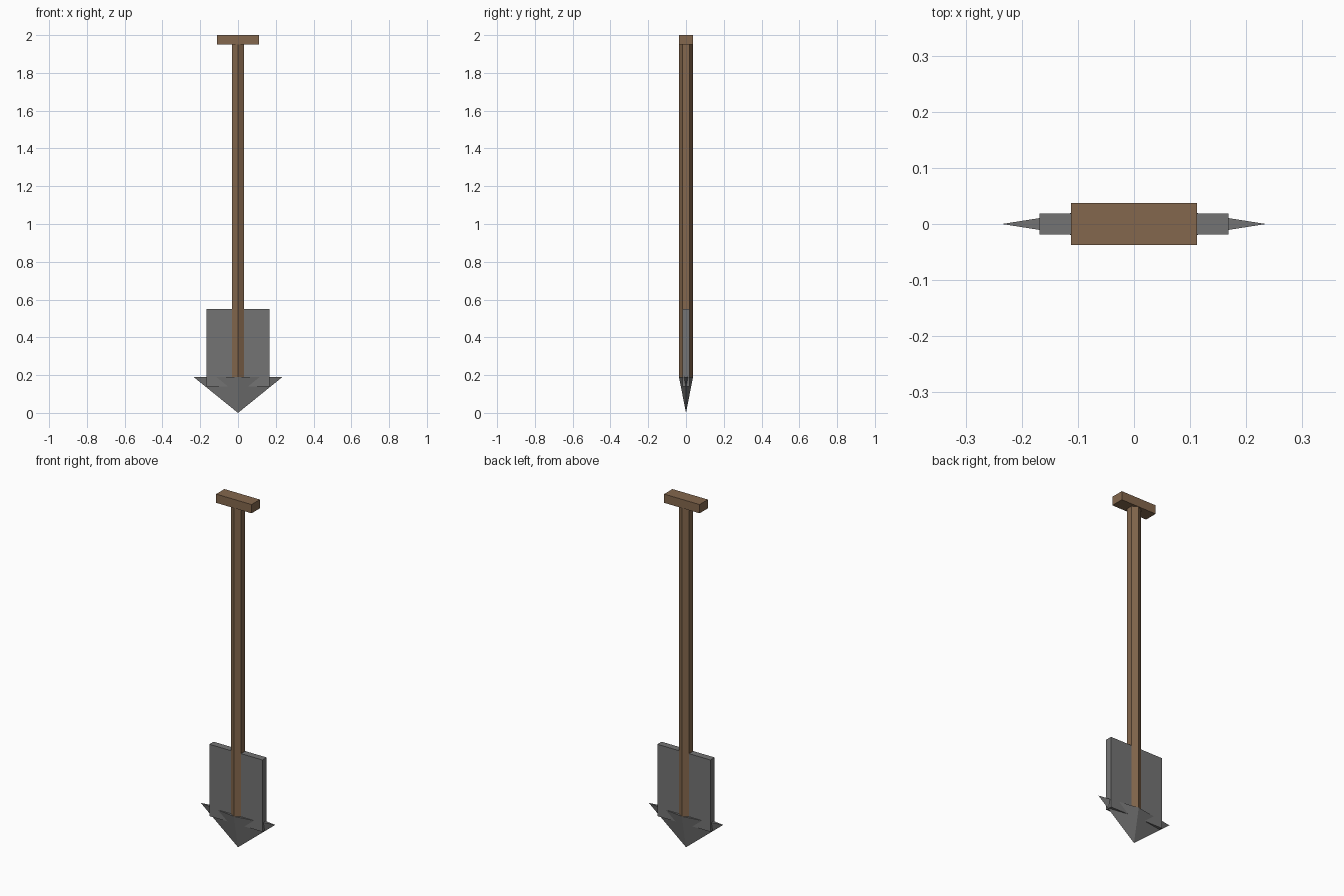
import bpy
import math

cube = bpy.data.objects.get("Cube")
if cube:
    bpy.data.objects.remove(cube, do_unlink=True)


def make_material(name, color):
    mat = bpy.data.materials.new(name)
    mat.use_nodes = True
    mat.diffuse_color = color
    mat.node_tree.nodes["Principled BSDF"].inputs["Base Color"].default_value = color
    return mat


def finish(name, mat):
    obj = bpy.context.object
    obj.name = name
    obj.data.materials.append(mat)
    bpy.ops.object.transform_apply(location=False, rotation=True, scale=True)
    return obj


def box(name, size, bottom, mat):
    bpy.ops.mesh.primitive_cube_add(size=1, location=(0, 0, bottom + size[2] / 2))
    bpy.context.object.scale = size
    return finish(name, mat)


wood = make_material("brown wood", (0.23, 0.136, 0.074, 1))
metal = make_material("grey metal", (0.175, 0.175, 0.175, 1))

# Crosswise grip at the top
box("grip", (0.224, 0.075, 0.05), 1.95, wood)

# Hexagonal shaft with corners toward front and back
bpy.ops.mesh.primitive_cylinder_add(vertices=6, radius=0.0372, depth=1.76,
                                    location=(0, 0, 1.07))
finish("shaft", wood)

# Flat shovel blade
box("blade", (0.336, 0.038, 0.41), 0.14, metal)

# Pointed tip: flattened four-sided pyramid with its point down
bpy.ops.mesh.primitive_cone_add(vertices=4, radius1=1, radius2=0, depth=1,
                                location=(0, 0, 0.095),
                                rotation=(math.pi, 0, 0))
bpy.context.object.scale = (0.235, 0.0372, 0.19)
finish("blade_tip", metal)
